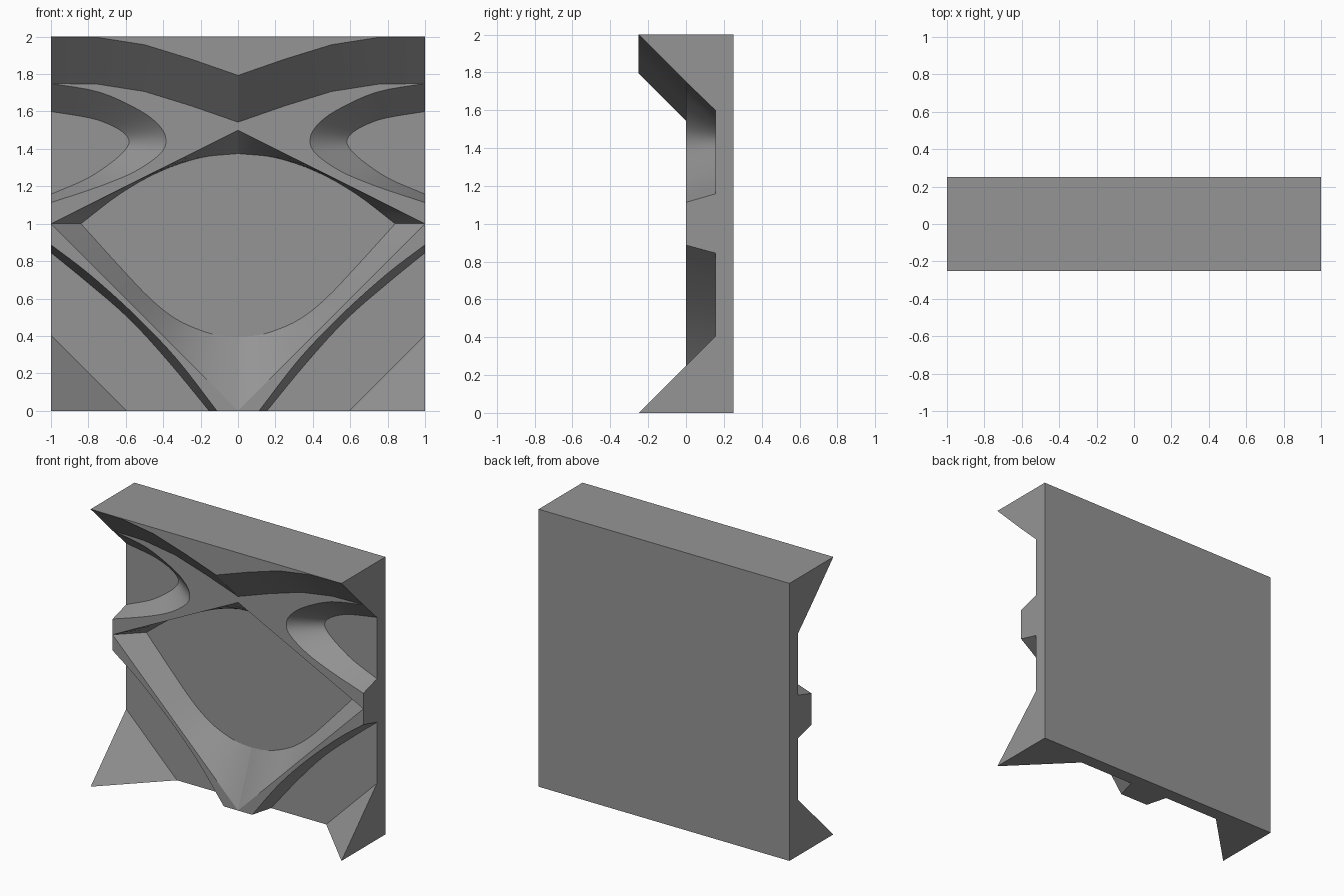
import bpy, bmesh, math
from mathutils import Vector

if "Cube" in bpy.data.objects:
    bpy.data.objects.remove(bpy.data.objects["Cube"])

FRONT, RIM, FLOOR, BACK = -0.25, 0.0, 0.155, 0.25   # depth levels in y


def curve(points, steps=4):
    """Smooth (x, z) curve through a few points."""
    p = [Vector(q) for q in points]
    p = [2 * p[0] - p[1]] + p + [2 * p[-1] - p[-2]]
    out = []
    for i in range(1, len(p) - 2):
        a, b, c, d = p[i - 1:i + 3]
        for s in range(steps):
            t = s / steps
            out.append(0.5 * (2 * b + (c - a) * t + (2 * a - 5 * b + 4 * c - d) * t * t
                              + (3 * b - a - 3 * c + d) * t ** 3))
    return [tuple(v) for v in out] + [tuple(points[-1])]


bm = bmesh.new()


def poly(points):
    return bm.faces.new([bm.verts.new(q) for q in points])


def flat(points, y):
    """Face parallel to the front."""
    poly([(x, y, z) for x, z in points])


def wall(a, ya, b, yb):
    """Sloped wall between two matching curves."""
    for i in range(len(a) - 1):
        quad = [(a[i][0], ya, a[i][1]), (a[i + 1][0], ya, a[i + 1][1]),
                (b[i + 1][0], yb, b[i + 1][1]), (b[i][0], yb, b[i][1])]
        clean = []
        for q in quad:
            if q not in clean:
                clean.append(q)
        poly(clean)


# Top overhang: curve swept forward and up at 45 degrees
band = [(0, 1.543), (0.25, 1.63), (0.5, 1.707), (0.75, 1.746), (1, 1.75)]
brow = [(x, z + 0.25) for x, z in band]
wall(band, RIM, brow, FRONT)
flat([(0, 2)] + brow, FRONT)

# Rounded side recess
leaf = curve([(1, 1.75), (0.74, 1.703), (0.524, 1.605), (0.417, 1.52), (0.385, 1.445),
              (0.417, 1.373), (0.55, 1.28), (0.74, 1.2), (1, 1.113)])
leaf_in = curve([(1, 1.6), (0.79, 1.565), (0.68, 1.527), (0.61, 1.485), (0.582, 1.44),
                 (0.607, 1.39), (0.68, 1.325), (0.81, 1.24), (1, 1.158)])
wall(leaf, RIM, leaf_in, FLOOR)
flat(leaf_in, FLOOR)

# Central diamond recess
upper_in = curve([(0.84, 1), (0.63, 1.16), (0.42, 1.278), (0.2, 1.353), (0, 1.375)])
lower_in = curve([(0.84, 1), (0.65, 0.79), (0.47, 0.6), (0.33, 0.49),
                  (0.2, 0.43), (0.1, 0.403), (0, 0.395)])
upper = [(x / 0.84, 1.5 - 0.5 * x / 0.84) for x, z in upper_in]
lower = [(x / 0.84, x / 0.84) for x, z in lower_in]
wall(upper, RIM, upper_in, FLOOR)
wall(lower, RIM, lower_in, FLOOR)
flat(upper_in[::-1] + lower_in[1:], FLOOR)

# Lower corner recess with its pyramid spike
arc = curve([(1, 0.887), (0.8, 0.735), (0.56, 0.52), (0.33, 0.28), (0.113, 0)])
arc_in = curve([(1, 0.845), (0.81, 0.69), (0.58, 0.49), (0.365, 0.255), (0.155, 0)])
wall(arc, RIM, arc_in, FLOOR)
flat(arc_in + [(0.595, 0), (1, 0.405)], FLOOR)
poly([(1, FLOOR, 0.405), (0.595, FLOOR, 0), (1, FRONT, 0)])

# Raised rims between the recesses
flat(band + leaf[1:] + upper, RIM)
flat(lower[::-1] + arc, RIM)

# Outer sides of the slab
poly([(1, y, z) for y, z in [
    (BACK, 0), (FRONT, 0), (FLOOR, 0.405), (FLOOR, 0.845), (RIM, 0.887), (RIM, 1), (RIM, 1.113),
    (FLOOR, 1.158), (FLOOR, 1.6), (RIM, 1.75), (FRONT, 2), (BACK, 2)]])
poly([(x, y, 0) for x, y in [
    (0, BACK), (0, RIM), (0.113, RIM), (0.155, FLOOR), (0.595, FLOOR), (1, FRONT), (1, BACK)]])
poly([(0, FRONT, 2), (1, FRONT, 2), (1, BACK, 2), (0, BACK, 2)])
flat([(0, 0), (1, 0), (1, 2), (0, 2)], BACK)

# Mirror to the other half and weld
copy = bmesh.ops.duplicate(bm, geom=bm.verts[:] + bm.edges[:] + bm.faces[:])["geom"]
for v in copy:
    if isinstance(v, bmesh.types.BMVert):
        v.co.x = -v.co.x
bmesh.ops.remove_doubles(bm, verts=bm.verts[:], dist=1e-4)
bmesh.ops.recalc_face_normals(bm, faces=bm.faces[:])

mesh = bpy.data.meshes.new("relief_panel")
bm.to_mesh(mesh)
bm.free()
panel = bpy.data.objects.new("relief_panel", mesh)
bpy.context.collection.objects.link(panel)

stone = bpy.data.materials.new("stone_grey")
stone.diffuse_color = (0.3, 0.3, 0.3, 1)
stone.use_nodes = True
stone.node_tree.nodes["Principled BSDF"].inputs["Base Color"].default_value = stone.diffuse_color
mesh.materials.append(stone)

bpy.context.view_layer.objects.active = panel
panel.select_set(True)
bpy.ops.object.shade_smooth_by_angle(angle=math.radians(18))
